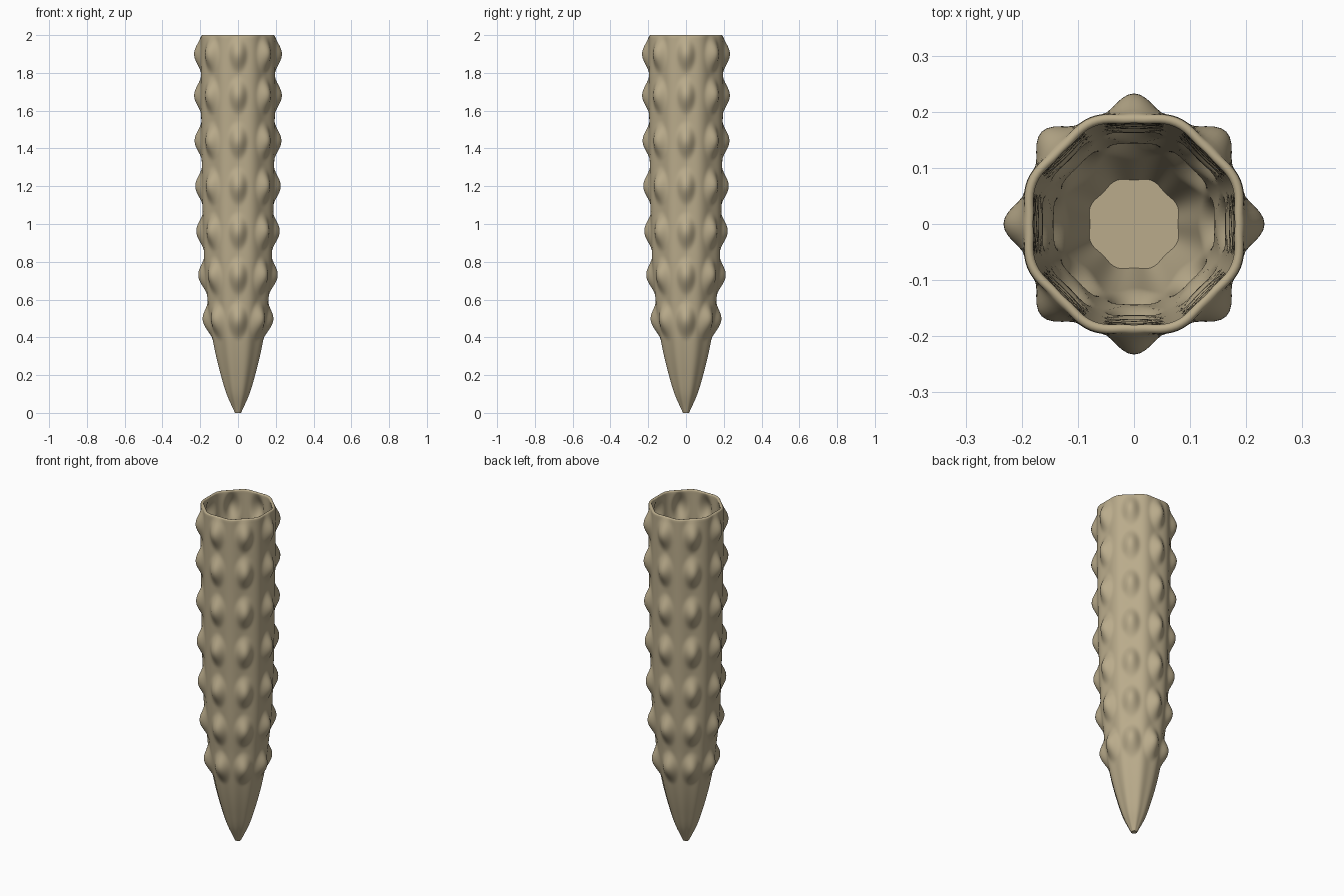
import bpy, bmesh, math

if "Cube" in bpy.data.objects:
    bpy.data.objects.remove(bpy.data.objects["Cube"])

SEG, STEPS = 128, 170
WALL = 0.017
FLOOR_Z = 0.22
BUMP_ROWS = [0.49, 0.725, 0.96, 1.2, 1.44, 1.68, 1.9]
# (height, apothem) of the plain eight-sided body
PROFILE = [(0, 0.016), (0.02, 0.025), (0.1, 0.06), (0.2, 0.09), (0.3, 0.115), (0.4, 0.135),
           (0.5, 0.15), (0.6, 0.16), (0.72, 0.172), (0.84, 0.179), (1.08, 0.186),
           (1.3, 0.19), (1.55, 0.193), (1.8, 0.195), (2.0, 0.194)]


def body_radius(z):
    # smooth (Catmull-Rom style) interpolation of the profile
    for i in range(len(PROFILE) - 1):
        (z0, r0), (z1, r1) = PROFILE[i], PROFILE[i + 1]
        if z <= z1 + 1e-9:
            a, b = PROFILE[max(i - 1, 0)], PROFILE[min(i + 2, len(PROFILE) - 1)]
            m0 = (r1 - a[1]) / (z1 - a[0]) * (z1 - z0)
            m1 = (b[1] - r0) / (b[0] - z0) * (z1 - z0)
            t = (z - z0) / (z1 - z0)
            return ((2*t**3 - 3*t*t + 1) * r0 + (t**3 - 2*t*t + t) * m0
                    + (3*t*t - 2*t**3) * r1 + (t**3 - t*t) * m1)
    return PROFILE[-1][1]


def surface_radius(ang, z):
    # softened octagon with a pointed bump on every side
    step = math.pi / 4
    off = (ang + step / 2) % step - step / 2
    base = body_radius(z)
    r = base * (1 + 0.055 * (1 - math.cos(8 * off)) / 2)
    for row in BUMP_ROWS:
        d = math.hypot((z - row) / 0.11, abs(off) * base / 0.056)
        if d < 1:
            r += 0.038 * (0.5 + 0.5 * math.cos(math.pi * d)) ** 0.95
    return r


bm = bmesh.new()


def ring(z, inset):
    out = []
    for i in range(SEG):
        a = 2 * math.pi * i / SEG
        r = surface_radius(a, z) - inset
        out.append(bm.verts.new((r * math.cos(a), r * math.sin(a), z)))
    return out


# Outer wall upwards, rounded lip, inner wall downwards to the floor
half = WALL / 2
rings = [ring((2 - half) * k / STEPS, 0) for k in range(STEPS + 1)]
for k in range(1, 8):
    t = math.pi * k / 8
    rings.append(ring(2 - half + half * math.sin(t), half - half * math.cos(t)))
for k in range(STEPS + 1):
    rings.append(ring(2 - half - (2 - half - FLOOR_Z) * k / STEPS, WALL))

for lo, hi in zip(rings, rings[1:]):
    for i in range(SEG):
        j = (i + 1) % SEG
        bm.faces.new((lo[i], lo[j], hi[j], hi[i]))
bm.faces.new(list(reversed(rings[0])))   # blunt tip
bm.faces.new(rings[-1])                  # inner floor

mesh = bpy.data.meshes.new("studded_tube")
bm.to_mesh(mesh)
bm.free()
tube = bpy.data.objects.new("studded_tube", mesh)
bpy.context.collection.objects.link(tube)

mat = bpy.data.materials.new("khaki")
mat.diffuse_color = (0.49, 0.41, 0.26, 1)
mat.use_nodes = True
mat.node_tree.nodes["Principled BSDF"].inputs["Base Color"].default_value = mat.diffuse_color
mesh.materials.append(mat)

bpy.context.view_layer.objects.active = tube
tube.select_set(True)
bpy.ops.object.shade_smooth_by_angle(angle=math.radians(40))
